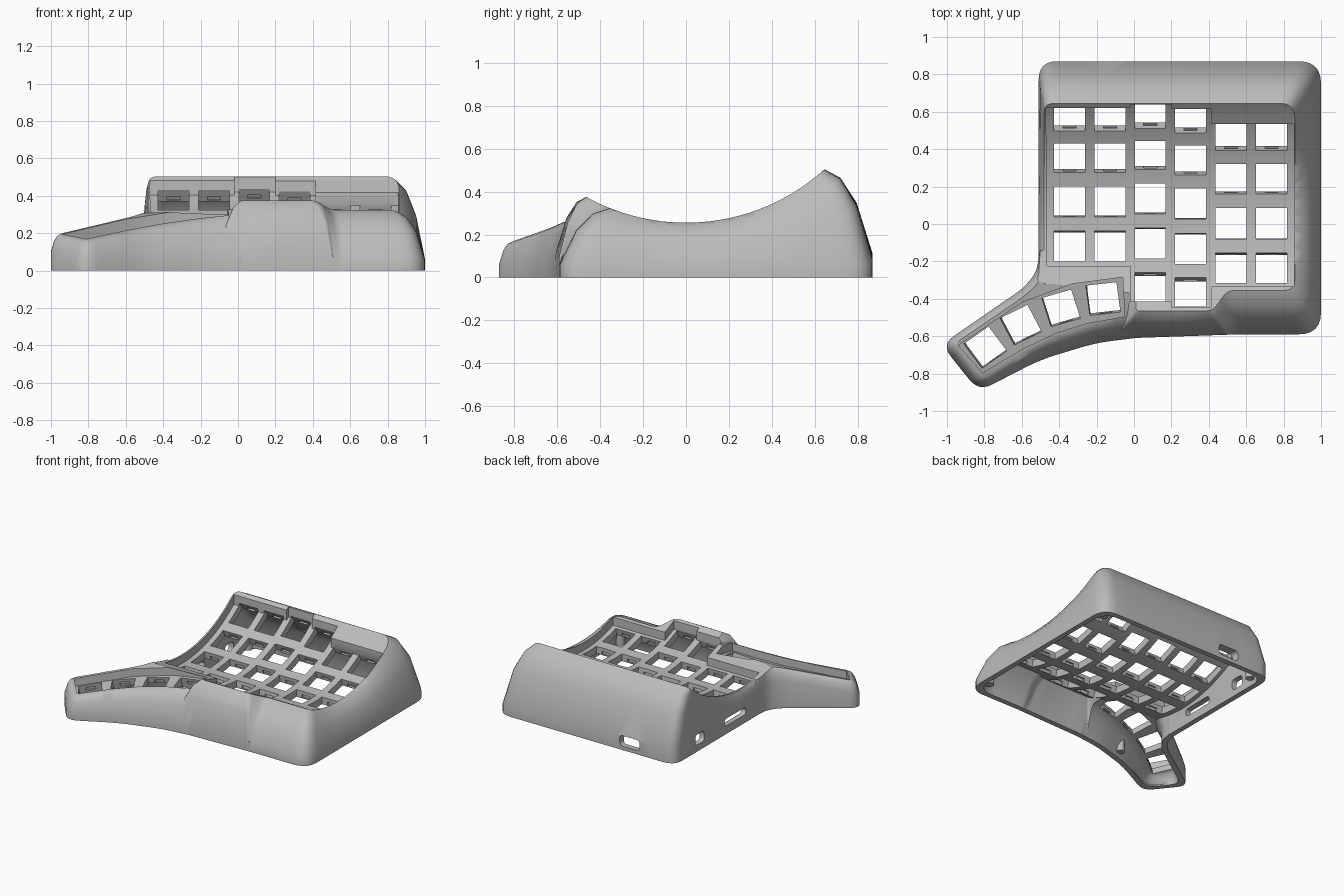
import bpy, bmesh, math
from mathutils import Vector, Matrix

if "Cube" in bpy.data.objects:
    bpy.data.objects.remove(bpy.data.objects["Cube"])

grey = bpy.data.materials.new("plain grey")
grey.use_nodes = True
grey.diffuse_color = (0.5, 0.5, 0.5, 1)
grey.node_tree.nodes["Principled BSDF"].inputs["Base Color"].default_value = (0.5, 0.5, 0.5, 1)

AXIS_Z, RIM_R, PLATE_R, UNDER_R = 1.215, 0.96, 1.02, 1.075


def make(name, bm):
    bmesh.ops.recalc_face_normals(bm, faces=bm.faces)
    mesh = bpy.data.meshes.new(name)
    bm.to_mesh(mesh)
    bm.free()
    mesh.materials.append(grey)
    ob = bpy.data.objects.new(name, mesh)
    bpy.context.collection.objects.link(ob)
    return ob


def combine(target, tool, op="DIFFERENCE"):
    """Boolean with a second solver in reserve if the first returns nothing."""
    mod = target.modifiers.new("cut", "BOOLEAN")
    mod.operation, mod.object = op, tool
    for solver in ("EXACT", "MANIFOLD", "FLOAT"):
        mod.solver = solver
        graph = bpy.context.evaluated_depsgraph_get()
        graph.update()
        result = bpy.data.meshes.new_from_object(target.evaluated_get(graph))
        if len(result.polygons) > 5:
            target.data = result
            break
    target.modifiers.remove(mod)
    bpy.data.objects.remove(tool)


def roller(radius):
    """Cylinder along x that hollows the key bed."""
    bm = bmesh.new()
    turn = Matrix.Translation((0, 0, AXIS_Z)) @ Matrix.Rotation(math.pi / 2, 4, "Y")
    bmesh.ops.create_cone(bm, cap_ends=True, segments=160, radius1=radius,
                          radius2=radius, depth=4, matrix=turn)
    return make("roller", bm)


def rim_height(p):
    return AXIS_Z - math.sqrt(RIM_R ** 2 - p.y ** 2)


def thumb_height(p):
    return 0.419 + 0.073 * p.x + 0.24 * p.y


def outline(corners, inset=0, arc=6, steps=10):
    """Clockwise polygon with softened corners and subdivided edges."""
    pts = [Vector(c[:2]) for c in corners]
    n = len(pts)
    dirs = [(pts[(i + 1) % n] - pts[i]).normalized() for i in range(n)]
    side = [Vector((d.y, -d.x)) for d in dirs]
    pts = [p + (side[i - 1] + side[i]) * inset / (1 + side[i - 1].dot(side[i]))
           for i, p in enumerate(pts)]
    arcs = []
    for i, p in enumerate(pts):
        r = corners[i][2]
        a, b = p - dirs[i - 1] * r, p + dirs[i] * r
        ts = [k / arc for k in range(arc + 1)]
        arcs.append([a * (1 - t) ** 2 + p * 2 * t * (1 - t) + b * t * t for t in ts])
    out = []
    for i, points in enumerate(arcs):
        end = arcs[(i + 1) % n][0]
        out += points + [points[-1].lerp(end, k / steps) for k in range(1, steps)]
    return out


def stack(name, rings):
    """Skin a list of equal rings and cap both ends."""
    bm = bmesh.new()
    rows = [[bm.verts.new(p) for p in ring] for ring in rings]
    n = len(rows[0])
    for low, high in zip(rows, rows[1:]):
        for i in range(n):
            j = (i + 1) % n
            bm.faces.new((low[i], low[j], high[j], high[i]))
    bm.faces.new(rows[0])
    bm.faces.new(rows[-1])
    return make(name, bm)


def shell(name, foot, rim, height, inset=0, sink=0, base=0, top=None):
    """Walls that rise from the foot outline and lean in to the rim."""
    foot, rim = outline(foot, inset), outline(rim, inset)
    rings = [[(p.x, p.y, base) for p in foot]]
    for lean, fall in ((0, 1), (0.33, 0.4), (0.67, 0.1), (1, 0)):
        ring = []
        for a, b in zip(foot, rim):
            z = height(b)
            drop = min(0.01 + 1.7 * (a - b).length, z - 0.06)
            q = a.lerp(b, lean)
            ring.append((q.x, q.y, max(z - drop * fall - sink, 0.01)))
        rings.append(ring)
    if top:
        rings.append([(p.x, p.y, top) for p in rim])
    return stack(name, rings)


def boxes(name, frames, size):
    bm = bmesh.new()
    for frame in frames:
        bmesh.ops.create_cube(bm, size=1, matrix=frame @ Matrix.Diagonal((*size, 1)))
    return make(name, bm)


# Outlines: x, y, corner softness
main_foot = [(-.51, .87, .1), (1, .87, .12), (1, -.59, .12), (.55, -.59, .015),
             (.5, -.592, .015), (-.1, -.613, .01), (-.1, -.32, .01), (-.51, -.32, .01)]
main_rim = [(-.48, .645, .05), (.86, .645, .08), (.86, -.355, .06), (.5, -.355, .04),
            (.42, -.465, .04), (.01, -.465, .02), (.01, -.32, .01), (-.48, -.32, .01)]
thumb_foot = [(.03, -.607, .01), (-.2, -.635, .08), (-.5, -.725, .1), (-.83, -.895, .08),
              (-1.03, -.645, .08), (-.58, -.335, .06), (-.52, -.25, .04),
              (-.505, -.14, .01), (.03, -.14, .01)]
thumb_rim = [(.03, -.475, .01), (-.2, -.525, .08), (-.5, -.63, .1), (-.81, -.825, .04),
             (-.965, -.645, .04), (-.57, -.375, .06), (-.49, -.29, .05),
             (-.475, -.18, .01), (.03, -.18, .01)]
bed = [(-.47, .62), (-.02, .62), (-.02, .64), (.2, .64), (.2, .615), (.415, .615),
       (.415, .535), (.855, .535), (.855, -.335), (.415, -.335), (.415, -.445),
       (.2, -.445), (.2, -.415), (-.02, -.415), (-.02, -.225), (-.465, -.225)]
thumb_bed = [(-.05, -.495), (-.25, -.53), (-.42, -.583), (-.6, -.67), (-.81, -.795),
             (-.94, -.65), (-.6, -.42), (-.33, -.32), (-.06, -.285)]

# Outer body: main block joined to the thumb wing, both under the rolled top
case = shell("keyboard_case", main_foot, main_rim, rim_height, top=0.7)
combine(case, shell("wing", thumb_foot, thumb_rim, thumb_height), "UNION")
combine(case, roller(RIM_R))

# Hollow underside
for hollow in (shell("hollow", main_foot, main_rim, rim_height, 0.04, 0.05, -0.1, 0.7),
               shell("wing_hollow", thumb_foot, thumb_rim, thumb_height, 0.04, 0.11, -0.1)):
    combine(hollow, roller(UNDER_R))
    combine(case, hollow)

# Recessed key beds
pocket = stack("pocket", [[(x, y, z) for x, y in bed] for z in (0.1, 0.8)])
combine(pocket, roller(PLATE_R), "INTERSECT")
combine(case, pocket)
floor = [(x, y, thumb_height(Vector((x, y))) - 0.06) for x, y in thumb_bed]
combine(case, stack("wing_pocket", [floor, [(x, y, 0.8) for x, y in thumb_bed]]))

# Key openings: columns fan around the roller axis, thumb keys follow the wing
frames = []
columns = ((0, 4, -.12), (1, 4, -.12), (2, 5, -.338), (3, 5, -.365), (4, 4, -.235), (5, 4, -.235))
for col, count, start in columns:
    for row in range(count):
        angle = math.asin(start / PLATE_R) + 0.236 * row
        frames.append(Matrix.Translation((-.345 + .216 * col, 0, AXIS_Z))
                      @ Matrix.Rotation(angle, 4, "X") @ Matrix.Translation((0, 0, -PLATE_R)))
tilt = Vector((0, 0, 1)).rotation_difference(Vector((-.073, -.24, 1))).to_matrix().to_4x4()
for x, y, turn in ((-.795, -.66, 36), (-.605, -.54, 27), (-.39, -.45, 17), (-.165, -.4, 7)):
    z = thumb_height(Vector((x, y))) - 0.06
    frames.append(Matrix.Translation((x, y, z)) @ tilt
                  @ Matrix.Rotation(math.radians(turn), 4, "Z"))
holes = [f @ Matrix.Translation((0, 0, -.07)) for f in frames]
combine(case, boxes("openings", holes, (.165, .165, .18)))
clips = [f @ Matrix.Translation((0, 0, -.035)) for f in frames]
combine(case, boxes("clip_notches", clips, (.07, .19, .025)))

# Ports in the back and right-hand walls
ports = [((-.13, .86, .07), (.17, .2, .08)), ((-.5, .56, .09), (.2, .11, .08)),
         ((-.5, .13, .09), (.2, .26, .055))]
for spot, size in ports:
    port = boxes("port", [Matrix.Translation(spot)], size)
    bev = port.modifiers.new("round", "BEVEL")
    bev.width, bev.segments = 0.025, 3
    combine(case, port)

# Screw posts under the case
bm = bmesh.new()
for x, y in ((.9, .74), (-.43, .74), (.9, -.49), (-.4, -.625)):
    bmesh.ops.create_cone(bm, cap_ends=True, segments=20, radius1=.03, radius2=.03,
                          depth=.11, matrix=Matrix.Translation((x, y, .085)))
posts = make("screw_posts", bm)

for ob in (case, posts):
    bpy.ops.object.select_all(action="DESELECT")
    ob.select_set(True)
    bpy.context.view_layer.objects.active = ob
    bpy.ops.object.shade_smooth_by_angle(angle=math.radians(32))
